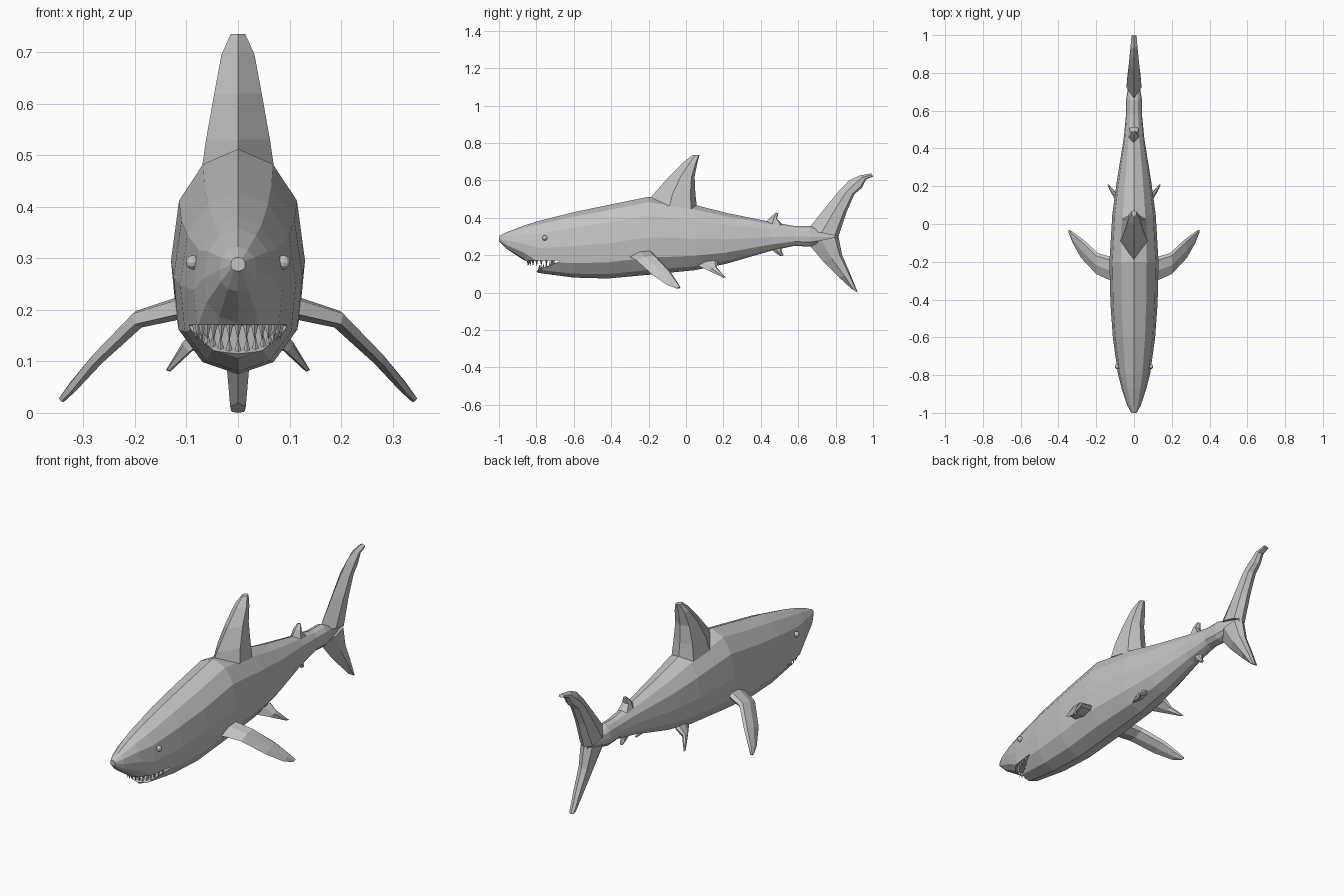
import bpy, bmesh, math
from mathutils import Vector

if "Cube" in bpy.data.objects:
    bpy.data.objects.remove(bpy.data.objects["Cube"])

GREY = bpy.data.materials.new("shark grey")
GREY.diffuse_color = (0.55, 0.55, 0.55, 1)
GREY.use_nodes = True
GREY.node_tree.nodes["Principled BSDF"].inputs["Base Color"].default_value = GREY.diffuse_color


def make(name, bm):
    bmesh.ops.recalc_face_normals(bm, faces=bm.faces)
    me = bpy.data.meshes.new(name)
    bm.to_mesh(me)
    bm.free()
    me.materials.append(GREY)
    ob = bpy.data.objects.new(name, me)
    bpy.context.collection.objects.link(ob)
    return ob


def loft(name, rings):
    bm = bmesh.new()
    vs = [[bm.verts.new(p) for p in r] for r in rings]
    n = len(vs[0])
    for a, b in zip(vs, vs[1:]):
        for i in range(n):
            j = (i + 1) % n
            bm.faces.new((a[i], a[j], b[j], b[i]))
    bm.faces.new(vs[0])
    bm.faces.new(vs[-1])
    return make(name, bm)


def fin(name, stations, side=1, corners=((0.45, 1.0), (0.88, 0.85))):
    """Loft of (leading point, trailing point, half thickness) sections."""
    st = [(Vector(l), Vector(t), w) for l, t, w in stations]
    mids = [(l + t) / 2 for l, t, _ in st]
    rings = []
    for i, (l, t, w) in enumerate(st):
        span = mids[min(i + 1, len(st) - 1)] - mids[max(i - 1, 0)]
        nrm = span.cross(t - l).normalized()
        up = [l.lerp(t, f) + nrm * w * k for f, k in corners]
        dn = [l.lerp(t, f) - nrm * w * k for f, k in reversed(corners)]
        rings.append([(p.x * side, p.y, p.z) for p in [l] + up + [t] + dn])
    return loft(name, rings)


def flat_fin(name, stations):
    """Centre-line fin given as (lead y, lead z, trail y, trail z, half thickness)."""
    return fin(name, [((0, a, b), (0, c, d), w) for a, b, c, d, w in stations])


# Body: one section shape scaled along y (y, bottom z, top z, half width)
SECTION = [(0, 0), (.55, .06), (.92, .22), (1, .48), (.88, .76), (.52, .93), (0, 1)]
BODY = [(-1, .275, .302, .014), (-.96, .235, .322, .036), (-.87, .175, .357, .066),
        (-.79, .105, .382, .086), (-.6, .08, .43, .112), (-.42, .075, .467, .125),
        (-.2, .095, .512, .13), (.05, .12, .468, .115), (.22, .155, .425, .092),
        (.45, .222, .378, .055), (.58, .25, .356, .042), (.66, .245, .356, .042),
        (.81, .285, .312, .016)]
rings = []
for y, b, t, w in BODY:
    half = [(u * w, y, b + f * (t - b)) for u, f in SECTION]
    rings.append(half + [(-x, yy, z) for x, yy, z in half[-2:0:-1]])
body = loft("body", rings)

# Mouth: wedge cut out of the head
wedge = [(-.67, .17), (-1.1, .172), (-1.1, .015), (-.8, .115)]
cutter = loft("mouth_cutter", [[(x, y, z) for y, z in wedge] for x in (-.3, .3)])
mod = body.modifiers.new("mouth", 'BOOLEAN')
mod.operation = 'DIFFERENCE'
mod.solver = 'EXACT'
mod.object = cutter
bpy.context.view_layer.objects.active = body
bpy.ops.object.modifier_apply(modifier="mouth")
bpy.data.objects.remove(cutter)


# Teeth: little four-sided spikes along the two jaw arcs
def teeth(name, count, half_w, depth, base, height, r):
    bm = bmesh.new()
    for i in range(count):
        a = math.radians(-80 + 160 * i / (count - 1))
        x, y = half_w * math.sin(a), -.69 - depth * math.cos(a)
        z = base(y)
        vs = [bm.verts.new((x + r * dx, y + r * dy, z))
              for dx, dy in ((1, 0), (0, 1), (-1, 0), (0, -1))]
        tip = bm.verts.new((x, y, z + height))
        bm.faces.new(vs)
        for k in range(4):
            bm.faces.new((vs[k], vs[(k + 1) % 4], tip))
    make(name, bm)


teeth("upper_teeth", 15, .083, .155, lambda y: .175, -.034, .008)
teeth("lower_teeth", 13, .075, .095, lambda y: .115 + (y + .8) * .42 - .004, .03, .007)

# Main dorsal fin
flat_fin("dorsal_fin", [(-.21, .48, .06, .44, .072), (-.17, .53, .05, .53, .062),
                        (-.09, .62, .046, .62, .046), (-.01, .70, .06, .69, .032),
                        (.035, .735, .072, .735, .014)])
# Small rear fins
flat_fin("rear_dorsal_fin", [(.41, .36, .52, .36, .03), (.455, .405, .487, .395, .02),
                             (.48, .428, .494, .424, .008)])
flat_fin("anal_fin", [(.43, .25, .515, .255, .02), (.475, .215, .51, .222, .014),
                      (.505, .195, .522, .198, .006)])
# Tail lobes
flat_fin("tail_upper_lobe", [(.65, .335, .815, .30, .04), (.75, .46, .858, .43, .032),
                             (.815, .54, .9, .525, .027), (.87, .598, .94, .56, .022),
                             (.925, .625, .962, .605, .018), (.99, .637, 1.0, .62, .014)])
flat_fin("tail_lower_lobe", [(.65, .265, .815, .30, .038), (.735, .165, .835, .20, .028),
                             (.82, .08, .876, .105, .022), (.885, .02, .918, .0, .015)])

# Paired fins and eyes
for side, label in ((1, "right"), (-1, "left")):
    fin(label + "_pectoral_fin", [((.10, -.31, .195), (.10, -.18, .215), .020),
                                  ((.20, -.265, .172), (.19, -.155, .188), .016),
                                  ((.28, -.18, .095), (.265, -.085, .115), .012),
                                  ((.325, -.10, .04), (.32, -.045, .055), .009),
                                  ((.343, -.05, .022), (.342, -.03, .028), .006)], side)
    fin(label + "_pelvic_fin", [((.06, .06, .145), (.06, .17, .165), .016),
                                ((.095, .12, .118), (.10, .165, .135), .011),
                                ((.133, .195, .082), (.137, .21, .082), .004)], side)
    bm = bmesh.new()
    bmesh.ops.create_uvsphere(bm, u_segments=10, v_segments=6, radius=.014)
    bmesh.ops.translate(bm, verts=bm.verts, vec=(side * .088, -.755, .292))
    make(label + "_eye", bm)
